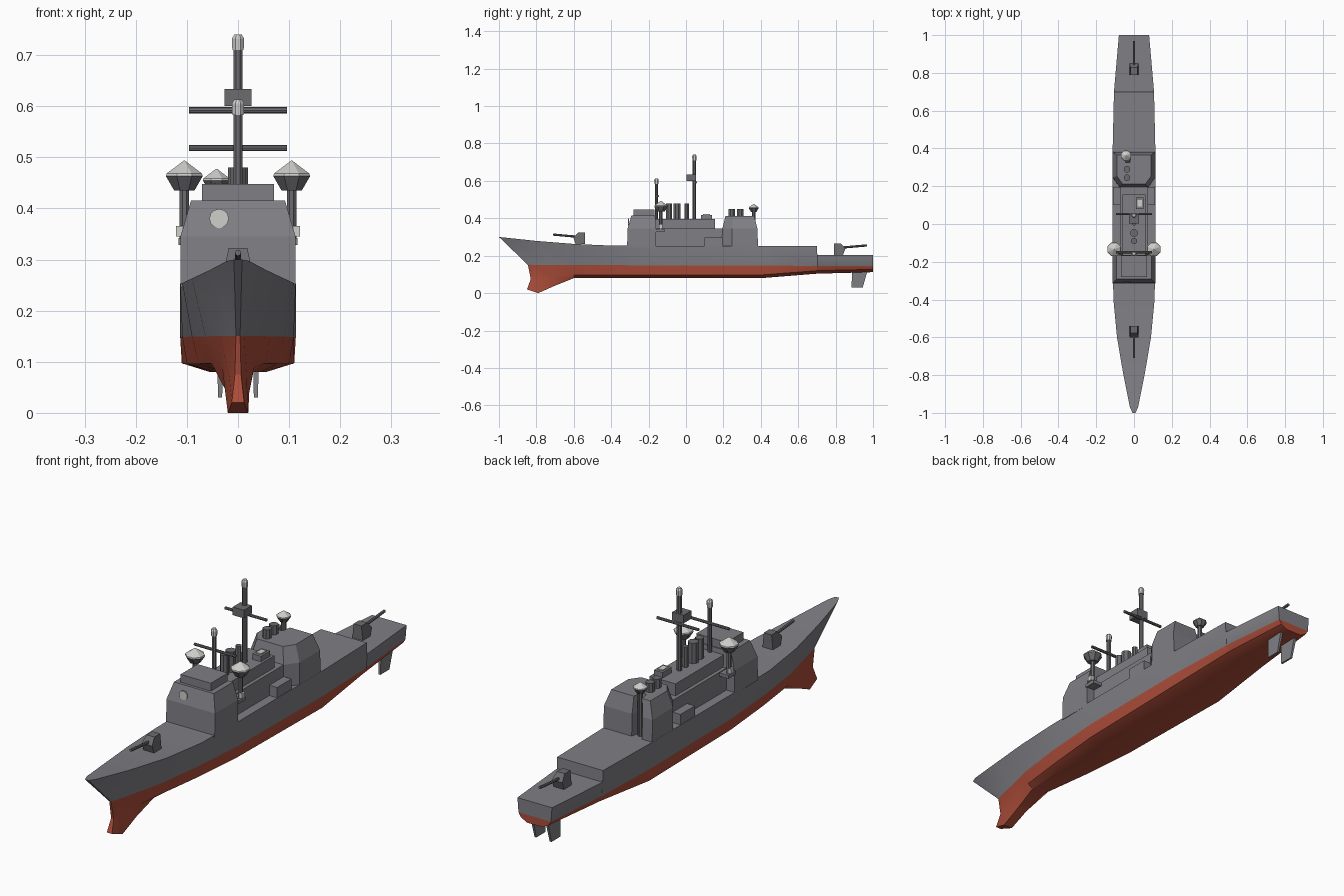
import bpy, bmesh, math
from mathutils import Vector

if "Cube" in bpy.data.objects:
    bpy.data.objects.remove(bpy.data.objects["Cube"])


def mat(name, r, g, b):
    m = bpy.data.materials.new(name)
    m.diffuse_color = (r, g, b, 1)
    m.use_nodes = True
    m.node_tree.nodes["Principled BSDF"].inputs["Base Color"].default_value = m.diffuse_color
    return m


GREY = mat("hull grey", .215, .212, .235)
DARK = mat("fitting grey", .15, .15, .16)
RED = mat("antifouling red", .42, .075, .042)
LIGHT = mat("radome light grey", .62, .62, .60)


def make(name, bm, *mats, smooth=False):
    bmesh.ops.recalc_face_normals(bm, faces=bm.faces)
    me = bpy.data.meshes.new(name)
    bm.to_mesh(me)
    bm.free()
    ob = bpy.data.objects.new(name, me)
    bpy.context.collection.objects.link(ob)
    for m in mats:
        me.materials.append(m)
    if smooth:
        bpy.context.view_layer.objects.active = ob
        ob.select_set(True)
        bpy.ops.object.shade_smooth_by_angle(angle=math.radians(28))
        ob.select_set(False)
    return ob


def loft(name, rings, *mats, rule=None, smooth=False):
    """Skin a list of equal closed rings and cap both ends."""
    bm = bmesh.new()
    vs = [[bm.verts.new(p) for p in r] for r in rings]
    n = len(rings[0])
    for a, b in zip(vs, vs[1:]):
        for i in range(n):
            f = bm.faces.new((a[i], a[(i + 1) % n], b[(i + 1) % n], b[i]))
            if rule:
                f.material_index = rule(i)
    bm.faces.new(vs[0])
    bm.faces.new(vs[-1])
    return make(name, bm, *mats, smooth=smooth)


def rect(x0, x1, y0, y1, z):
    return [(x0, y0, z), (x1, y0, z), (x1, y1, z), (x0, y1, z)]


def box(name, x0, x1, y0, y1, z0, z1, m=GREY):
    return loft(name, [rect(x0, x1, y0, y1, z0), rect(x0, x1, y0, y1, z1)], m)


def lathe(name, x, y, prof, m, n=8):
    rings = [[(x + r * math.cos(math.tau * (i + .5) / n),
               y + r * math.sin(math.tau * (i + .5) / n), z) for i in range(n)] for r, z in prof]
    return loft(name, rings, m, smooth=n > 8)


def rod(name, a, b, r, m=DARK, n=8):
    a, b = Vector(a), Vector(b)
    q = (b - a).to_track_quat('Z', 'Y')
    rings = [[c + q @ Vector((r * math.cos(math.tau * i / n), r * math.sin(math.tau * i / n), 0))
              for i in range(n)] for c in (a, b)]
    return loft(name, rings, m)


# Hull stations: deck y, w, z | waterline y, w | chine y, w, z | keel y, w, z
STATIONS = [
    (-1.0, .008, .300, -.845, .004, -.830, .006, .075, -.850, .012, .020),
    (-.97, .022, .297, -.820, .012, -.800, .017, .070, -.790, .020, .000),
    (-.80, .056, .279, -.720, .036, -.700, .031, .088, -.700, .022, .040),
    (-.60, .090, .263, -.600, .064, -.600, .052, .097, -.600, .030, .080),
    (-.40, .109, .254, -.400, .090, -.400, .077, .096, -.400, .045, .080),
    (-.15, .113, .253, -.150, .109, -.150, .100, .096, -.150, .055, .080),
    (.40, .113, .253, .400, .113, .400, .110, .097, .400, .055, .080),
    (.70, .106, .253, .700, .102, .700, .090, .120, .700, .050, .104),
    (.702, .106, .205, .702, .102, .702, .090, .120, .702, .050, .104),
    (1.0, .080, .205, 1.00, .075, 1.00, .064, .127, 1.00, .035, .112),
]
bm = bmesh.new()
rows = []
for s in STATIONS:
    zw = .148 - .003 * s[3]
    half = [(s[1], s[0], s[2]), (s[4], s[3], zw), (s[6], s[5], s[7]), (s[9], s[8], s[10])]
    ring = half + [(-x, y, z) for x, y, z in reversed(half)]
    rows.append([bm.verts.new(p) for p in ring])
for a, b in zip(rows, rows[1:]):
    for i in range(8):
        f = bm.faces.new((a[i], a[(i + 1) % 8], b[(i + 1) % 8], b[i]))
        f.material_index = 0 if i in (0, 6, 7) else 1
for r in (rows[0], rows[-1]):          # stem and transom, split at the waterline
    for i in range(3):
        f = bm.faces.new((r[i], r[i + 1], r[6 - i], r[7 - i]))
        f.material_index = 1 if i else 0
make("hull", bm, GREY, RED, smooth=True)

# Forward superstructure with bridge roof
loft("bridge_block", [rect(-.1125, .1125, -.315, -.16, .245),
                      rect(-.1125, .1125, -.312, -.16, .345),
                      rect(-.092, .092, -.292, -.165, .415)], GREY)
box("bridge_roof", -.07, .07, -.28, -.168, .412, .448)
rod("bridge_dish", (-.037, -.306, .38), (-.037, -.310, .38), .019, LIGHT, 12)

# Midship deckhouse
box("deckhouse_lower", -.075, .075, -.165, .20, .245, .345)
box("deckhouse_upper", -.06, .06, -.163, .155, .34, .395)
box("deck_locker", .01, .05, .08, .14, .393, .418)
box("locker_lid", .018, .042, .092, .128, .417, .422, LIGHT)

# Aft superstructure with cut front corners and a notch at the back
FOOT = [(-.1125, .245), (-.075, .192), (.075, .192), (.1125, .245), (.1125, .385),
        (-.018, .385), (-.028, .335), (-.056, .335), (-.066, .385), (-.1125, .385)]


def foot(sx, sy, z):
    return [(x * sx, .285 + (y - .285) * sy, z) for x, y in FOOT]


loft("aft_block", [foot(1, 1, .245), foot(1, .97, .345), foot(.8, .80, .412)], GREY)
for y in (.245, .29):
    lathe("aft_vent", -.037, y, [(.018, .40), (.018, .45)], DARK)

# Funnels
for y, r in ((-.09, .017), (-.048, .021), (.004, .012)):
    lathe("funnel", 0, y, [(r, .39), (r, .48)], DARK)


# Masts with yards and light tops
def mast(y, top, yard_z, r):
    lathe("mast", 0, y, [(r, .39), (r, top - .025)], DARK)
    lathe("mast_top", 0, y, [(.012, top - .03), (.013, top - .008), (.008, top)], LIGHT)
    rod("yard", (-.096, y + .008, yard_z), (.096, y + .008, yard_z), .006)


mast(-.158, .613, .518, .009)
mast(.045, .74, .592, .010)
box("mast_platform", -.026, .026, .002, .054, .60, .634, DARK)


# Radar directors
def director(x, y, base, z, r):
    lathe("director_post", x, y, [(.010, base), (.010, z + .01)], DARK)
    lathe("director_base", x, y, [(r * .55, z), (r, z + r * .72)], DARK)
    lathe("director_dome", x, y, [(r, z + r * .72), (r * .96, z + r * .85), (.001, z + r * 1.5)], LIGHT)


for sx in (-1, 1):
    director(sx * .105, -.134, .338, .435, .039)
    xa, xb = sorted((sx * .06, sx * .116))
    box("director_sponson", xa, xb, -.165, -.115, .328, .342)
    xa, xb = sorted((sx * .109, sx * .121))
    box("side_lamp", xa, xb, -.145, -.125, .345, .366, LIGHT)
    xa, xb = sorted((sx * .075, sx * .111))
    box("side_locker", xa, xb, .10, .195, .245, .296)
    # Rudders
    xc = sx * .035
    loft("rudder", [rect(xc - .004, xc + .004, .885, .945, .03),
                    rect(xc - .006, xc + .006, .888, .970, .118)], GREY)
director(-.042, .362, .25, .434, .029)


# Guns
def gun(y, z, dirn):
    prof = [(-.03, 0), (.028, 0), (.036, .028), (.008, .058), (-.03, .058)]
    rings = [[(x * (.8 if h > .05 or d < 0 else 1), y + dirn * d * -1, z + h) for d, h in prof]
             for x in (-.024, .024)]
    loft("gun_turret", rings, GREY)
    return rings


for y, z, d, reach in ((-.568, .262, -1, .142), (.818, .204, 1, .15)):
    prof = [(-.028, 0), (.022, 0), (.034, .034), (.010, .061), (-.028, .061)]
    loft("gun_turret", [[(x * (.75 if h > .05 else 1), y + d * t, z + h) for t, h in prof]
                        for x in (-.024, .024)], DARK)
    rod("gun_barrel", (0, y + d * .02, z + .040), (0, y + d * reach, z + .051), .006)
